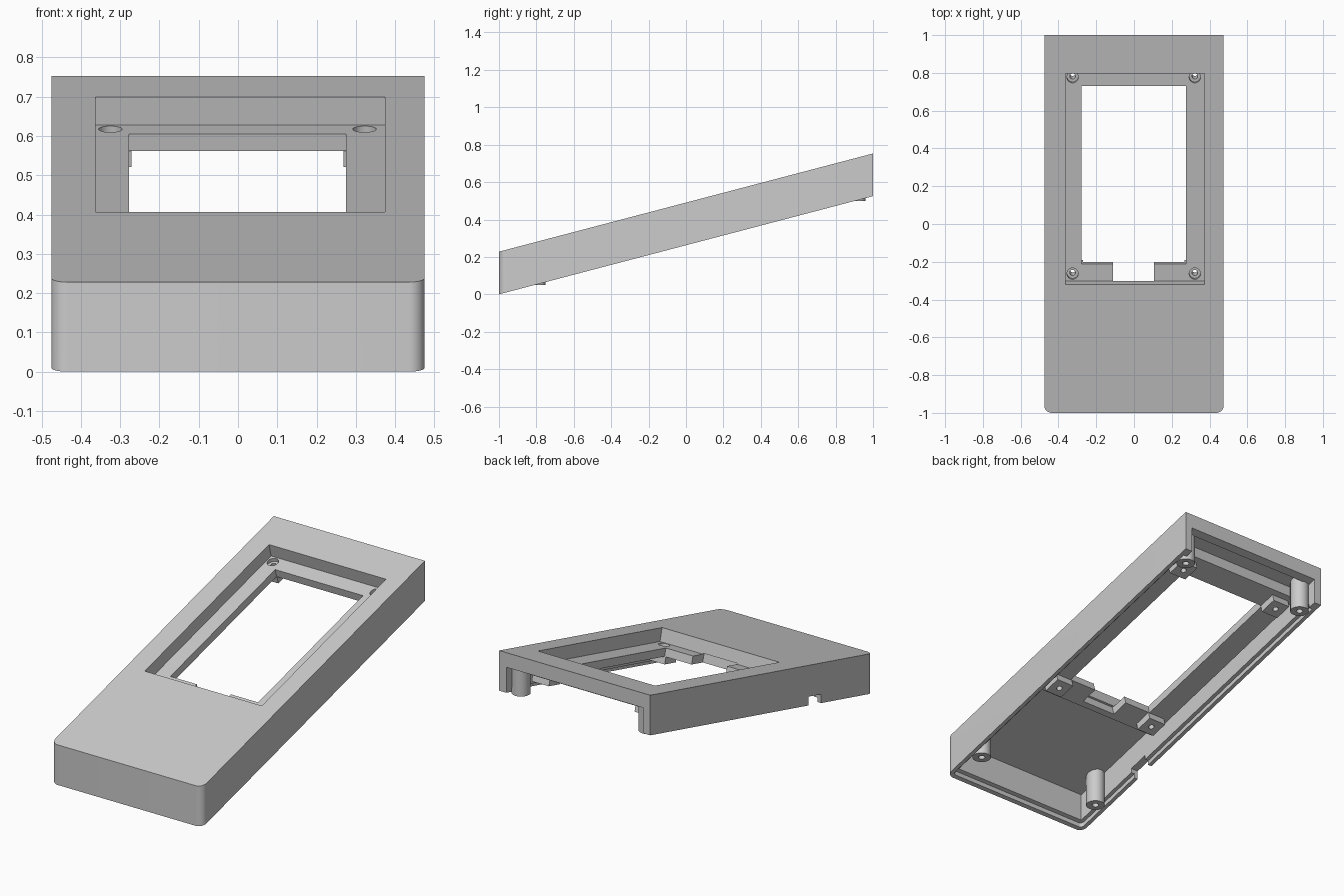
import bpy
import bmesh
from math import sin, cos, pi, atan

if "Cube" in bpy.data.objects:
    bpy.data.objects.remove(bpy.data.objects["Cube"])

SLOPE = 0.2625
LEAN = sin(atan(SLOPE)) * cos(atan(SLOPE))   # drift of walls square to the slope
TOP, ROOF, FLOOR, UNDER = 0.228, 0.182, 0.151, 0.104

grey = bpy.data.materials.new("plain grey")
grey.use_nodes = True
grey.diffuse_color = (0.6, 0.6, 0.6, 1)
grey.node_tree.nodes["Principled BSDF"].inputs["Base Color"].default_value = (0.6, 0.6, 0.6, 1)


def rise(y):
    return SLOPE * (y + 1)


def make(name, rings):
    """Solid between a lower and an upper ring of points."""
    bm = bmesh.new()
    low, high = [[bm.verts.new(p) for p in ring] for ring in rings]
    n = len(low)
    bm.faces.new(low[::-1])
    bm.faces.new(high)
    for i in range(n):
        j = (i + 1) % n
        bm.faces.new((low[i], low[j], high[j], high[i]))
    bmesh.ops.recalc_face_normals(bm, faces=bm.faces)
    mesh = bpy.data.meshes.new(name)
    bm.to_mesh(mesh)
    bm.free()
    mesh.materials.append(grey)
    ob = bpy.data.objects.new(name, mesh)
    bpy.context.collection.objects.link(ob)
    return ob


def slab(name, outline, h0, h1, square_from=None):
    """Prism following the slope; walls stand square to it if square_from is set."""
    rings = []
    for h in (h0, h1):
        drift = 0 if square_from is None else LEAN * (square_from - h)
        rings.append([(x, y + drift, h + rise(y + drift)) for x, y in outline])
    return make(name, rings)


def rect(x0, x1, y0, y1, r=0):
    """Rectangle whose two front corners may be rounded."""
    if not r:
        return [(x0, y0), (x1, y0), (x1, y1), (x0, y1)]
    arc = [i * pi / 16 for i in range(9)]
    left = [(x0 + r - r * cos(a), y0 + r - r * sin(a)) for a in arc]
    right = [(x1 - r + r * sin(a), y0 + r - r * cos(a)) for a in arc]
    return left + right + [(x1, y1), (x0, y1)]


def disc(x, y, r, n=24):
    return [(x + r * cos(2 * pi * i / n), y + r * sin(2 * pi * i / n)) for i in range(n)]


def cut(ob, cutter):
    cutter.hide_render = True
    mod = ob.modifiers.new("cut", 'BOOLEAN')
    mod.operation = 'DIFFERENCE'
    mod.solver = 'EXACT'
    mod.object = cutter
    bpy.context.view_layer.objects.active = ob
    bpy.ops.object.modifier_apply(modifier=mod.name)
    bpy.data.objects.remove(cutter)


def smooth(ob):
    bpy.ops.object.select_all(action='DESELECT')
    ob.select_set(True)
    bpy.context.view_layer.objects.active = ob
    bpy.ops.object.shade_smooth_by_angle(angle=pi / 6)


# Thin sloping shell, open below, with a stepped rim and a wide opening at the back
recess = rect(-0.3625, 0.374, -0.32, 0.796)
shell = slab("shell", rect(-0.475, 0.475, -1, 1, 0.04), 0, TOP)
cut(shell, slab("cavity", rect(-0.43, 0.43, -0.955, 0.955), -0.1, ROOF))
cut(shell, slab("back_opening", rect(-0.43, 0.43, 0.9, 1.1), -0.2, 0.145))
cut(shell, slab("rim_step", rect(-0.452, 0.452, -0.977, 0.955, 0.02), -0.1, 0.025))
cut(shell, slab("recess", recess, 0.1, 0.3, TOP))
cut(shell, slab("cable_notch", rect(-0.5, -0.4, -0.535, -0.42), -0.1, 0.05))
smooth(shell)

# Recessed tray hanging from the roof, with a window notched at its front
tray = slab("recess_tray", rect(-0.408, 0.419, -0.346, 0.86), UNDER, ROOF + 0.01, FLOOR)
cut(tray, slab("tray_hollow", recess, FLOOR, 0.3, TOP))
window = [(-0.277, -0.212), (-0.11, -0.212), (-0.11, -0.312), (0.105, -0.312),
          (0.105, -0.212), (0.275, -0.212), (0.275, 0.73), (-0.277, 0.73)]
cut(tray, slab("window", window, 0.05, FLOOR + 0.005, FLOOR))

# Square screw pads below the tray, drilled through it
for name, y in (("front", -0.263), ("back", 0.777)):
    for side, x in (("right", -0.325), ("left", 0.322)):
        pad = slab(f"{name}_{side}_pad", rect(x - 0.054, x + 0.054, y - 0.05, y + 0.05),
                   0.062, UNDER + 0.002, FLOOR)
        for ob in (tray, pad):
            cut(ob, slab("hole", disc(x, y, 0.015), 0.0, 0.16, FLOOR))
        cut(tray, slab("counterbore", disc(x, y, 0.03), 0.13, 0.16, FLOOR))
        smooth(pad)
smooth(tray)

# Upright screw posts in the four corners
for name, y, base in (("front", -0.8, 0.05), ("back", 0.91, 0.5)):
    for side, x in (("right", -0.4), ("left", 0.4)):
        def column(label, r, z0, z1):
            return make(label, [[(px, py, z) for px, py in disc(x, y, r)] for z in (z0, z1)])
        post = column(f"{name}_{side}_post", 0.05, base, rise(y) + 0.2)
        cut(post, column("bore", 0.018, base - 0.05, base + 0.1))
        smooth(post)
